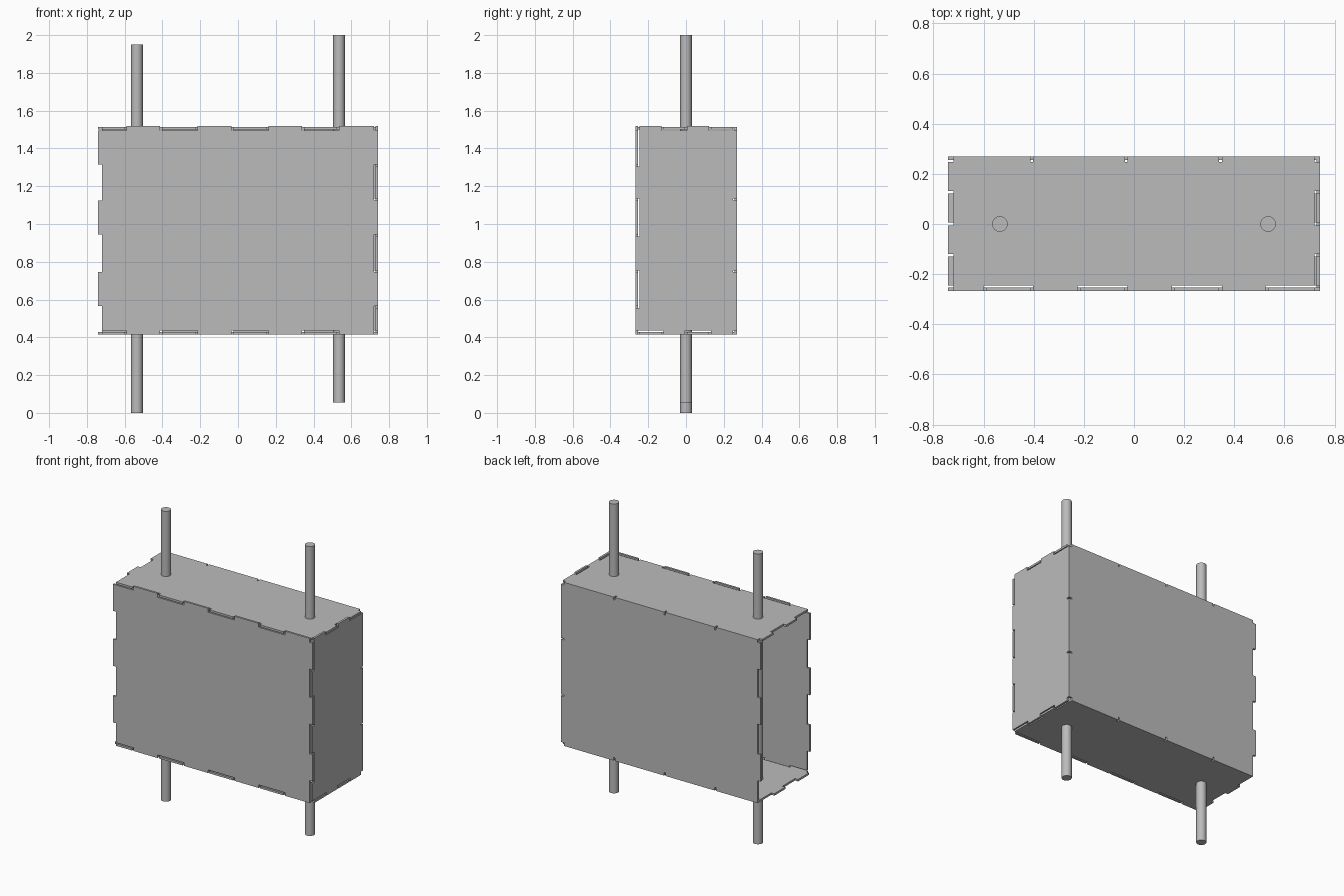
import bpy
import bmesh

cube = bpy.data.objects.get("Cube")
if cube:
    bpy.data.objects.remove(cube)

GREY = (0.5, 0.5, 0.5)
mat = bpy.data.materials.new("plain grey")
mat.use_nodes = True
mat.diffuse_color = (*GREY, 1)
mat.node_tree.nodes["Principled BSDF"].inputs["Base Color"].default_value = (*GREY, 1)

T = 0.0135      # sheet thickness
GAP = 0.005     # clearance beside each finger
# Core extents of the case, and outer extents reached by the fingers
CORE = {"x": (-0.72, 0.72), "y": (-0.246, 0.248), "z": (0.435, 1.494)}
X0, X1, Y0, Y1, Z0, Z1 = -0.742, 0.742, -0.267, 0.269, 0.414, 1.52
TOP = 1.513


def split(axis, cuts):
    """Alternate intervals along a side: (even ones, odd ones)."""
    p = [CORE[axis][0], *cuts, CORE[axis][1]]
    spans = list(zip(p[:-1], p[1:]))
    return spans[::2], spans[1::2]


XA, XB = split("x", [-0.595, -0.407, -0.22, -0.03, 0.156, 0.345, 0.53])
YA, YB = split("y", [-0.125, 0.0, 0.127])
ZA, ZB = split("z", [0.56, 0.75, 0.94, 1.13, 1.31])
# Long, nearly continuous fingers along the back seams
XL = sum(split("x", [-0.407, -0.03, 0.345]), [])
ZL = sum(split("z", [0.75, 1.13]), [])


def finish(obj):
    obj.data.materials.append(mat)
    return obj


def panel(name, u, v, w, bottom, right, top, left):
    """Flat fingered sheet in axes u, v spanning w=(low, high) in the third.
    Each side is (outer coordinate, finger intervals)."""
    (u0, u1), (v0, v1) = CORE[u], CORE[v]
    pts = []

    def add(p):
        if not pts or pts[-1] != p:
            pts.append(p)

    def side(base, spec, along_u, forward):
        outer, spans = spec
        low, high = CORE[u if along_u else v]
        for a, b in sorted(spans, reverse=not forward):
            a += GAP if a > low else 0
            b -= GAP if b < high else 0
            if not forward:
                a, b = b, a
            for t, d in ((a, base), (a, outer), (b, outer), (b, base)):
                add((t, d) if along_u else (d, t))

    add((u0, v0))
    side(v0, bottom, True, True)
    add((u1, v0))
    side(u1, right, False, True)
    add((u1, v1))
    side(v1, top, True, False)
    add((u0, v1))
    side(u0, left, False, False)
    if pts[-1] == pts[0]:
        pts.pop()

    third = ({"x", "y", "z"} - {u, v}).pop()

    def place(p, depth):
        c = {u: p[0], v: p[1], third: depth}
        return c["x"], c["y"], c["z"]

    bm = bmesh.new()
    rings = [[bm.verts.new(place(p, d)) for p in pts] for d in w]
    for ring in rings:
        bm.faces.new(ring)
    n = len(pts)
    for i in range(n):
        j = (i + 1) % n
        bm.faces.new((rings[0][i], rings[0][j], rings[1][j], rings[1][i]))
    bmesh.ops.recalc_face_normals(bm, faces=bm.faces)
    mesh = bpy.data.meshes.new(name)
    bm.to_mesh(mesh)
    bm.free()
    obj = bpy.data.objects.new(name, mesh)
    bpy.context.collection.objects.link(obj)
    return finish(obj)


# Case: five interlocking sheets, open at the -x end
panel("front_panel", "x", "z", (Y0, Y0 + T),
      (Z0, XB), (X1, ZB), (Z1, XB), (X0, ZB))
panel("back_panel", "x", "z", (Y1 - T, Y1),
      (Z0 + T, XL), (X1, ZL), (TOP - T, XL), (X0, ZB))
panel("top_panel", "x", "y", (TOP - T, TOP),
      (Y0, XA), (X1, YB), (Y1, XL), (X0, YB))
panel("bottom_panel", "x", "y", (Z0, Z0 + T),
      (Y0, XA), (X1, YA), (Y1, XL), (X0, YA))
panel("side_panel", "y", "z", (X1 - T, X1),
      (Z0, YB), (Y1 - T, ZL), (Z1, YA), (Y0, ZA))


# Two round rods running through the case
def rod(name, x, low, high):
    bpy.ops.mesh.primitive_cylinder_add(
        vertices=32, radius=0.031, depth=high - low, location=(x, 0, (low + high) / 2))
    obj = finish(bpy.context.object)
    obj.name = name
    bpy.ops.object.shade_smooth_by_angle()


rod("right_rod", -0.535, 0.0, 1.95)
rod("left_rod", 0.535, 0.056, 2.0)
